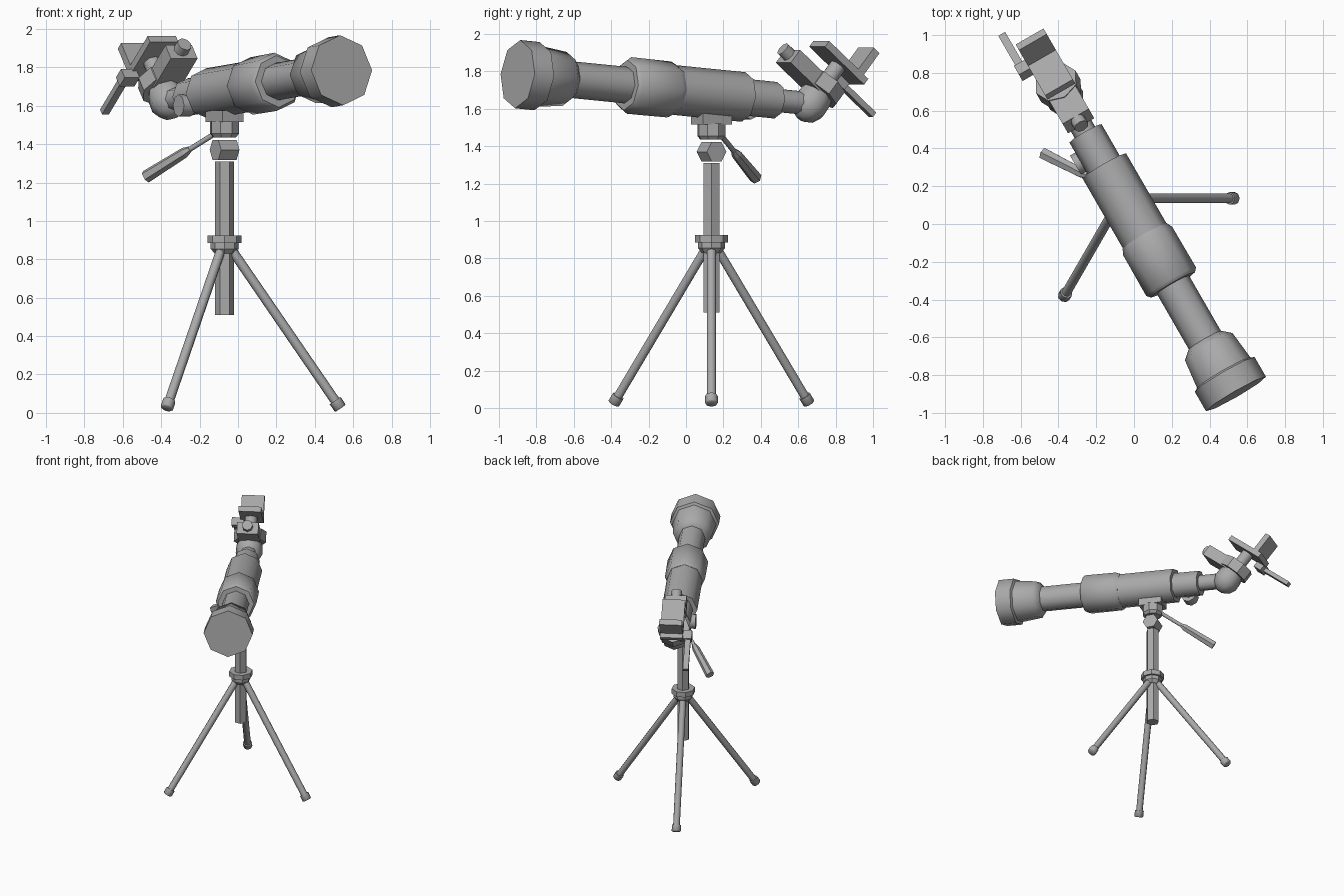
import bpy, bmesh
from math import sin, cos, pi, radians
from mathutils import Vector

cube = bpy.data.objects.get("Cube")
if cube:
    bpy.data.objects.remove(cube)

grey = bpy.data.materials.new("plain grey")
grey.use_nodes = True
colour = (0.4, 0.4, 0.4, 1)
grey.diffuse_color = colour
grey.node_tree.nodes["Principled BSDF"].inputs["Base Color"].default_value = colour

UP = Vector((0, 0, 1))
turn, tilt, slope = radians(30), radians(5), radians(40)
BACK = Vector((-sin(turn), cos(turn), 0))       # level direction towards the eyepiece
SIDE = Vector((cos(turn), sin(turn), 0))        # level direction across the tube
AXIS = BACK * cos(tilt) - UP * sin(tilt)        # optical axis
U = BACK * cos(slope) - UP * sin(slope)         # along the adapter arm
V = BACK * sin(slope) + UP * cos(slope)         # along the angled eyepiece
LENS = Vector((0.54, -0.90, 1.785))
ELBOW = LENS + AXIS * 1.815
POST = Vector((-0.07, 0.136, 0))


def finish(name, bm, smooth):
    bmesh.ops.recalc_face_normals(bm, faces=bm.faces)
    mesh = bpy.data.meshes.new(name)
    bm.to_mesh(mesh)
    bm.free()
    mesh.materials.append(grey)
    obj = bpy.data.objects.new(name, mesh)
    bpy.context.collection.objects.link(obj)
    if smooth:
        bpy.ops.object.select_all(action='DESELECT')
        obj.select_set(True)
        bpy.context.view_layer.objects.active = obj
        bpy.ops.object.shade_smooth_by_angle(angle=radians(smooth))
    return obj


def turned(name, origin, axis, profile, sides=8, ref=UP, smooth=50):
    """Turned part: profile is (distance along axis, radius)."""
    axis = axis.normalized()
    e1 = (ref - axis * ref.dot(axis)).normalized()
    e2 = axis.cross(e1)
    bm = bmesh.new()
    rings = []
    for t, r in profile:
        rings.append([bm.verts.new(origin + axis * t + r * (e1 * cos(a) + e2 * sin(a)))
                      for a in (2 * pi * i / sides for i in range(sides))])
    for lo, hi in zip(rings, rings[1:]):
        for i in range(sides):
            j = (i + 1) % sides
            bm.faces.new((lo[i], lo[j], hi[j], hi[i]))
    bm.faces.new(rings[0])
    bm.faces.new(rings[-1])
    return finish(name, bm, smooth)


def block(name, origin, axes, low, high):
    """Box between two corners given along three axes."""
    bm = bmesh.new()
    bmesh.ops.create_cube(bm, size=1)
    for v in bm.verts:
        k = [lo if c < 0 else hi for c, lo, hi in zip(v.co, low, high)]
        v.co = origin + axes[0] * k[0] + axes[1] * k[1] + axes[2] * k[2]
    return finish(name, bm, 0)


# Optical tube
turned("lens_hood", LENS, AXIS, [(0, 0.183), (0.12, 0.183), (0.13, 0.163),
                                 (0.29, 0.145), (0.33, 0.1)])
turned("front_tube", LENS, AXIS, [(0.3, 0.098), (0.72, 0.098)])
turned("tube_collar", LENS, AXIS, [(0.67, 0.135), (0.69, 0.152), (0.94, 0.15), (0.97, 0.135)])
turned("main_tube", LENS, AXIS, [(0.95, 0.133), (1.4, 0.133)])
turned("focus_tube", LENS, AXIS, [(1.38, 0.098), (1.6, 0.098)])
turned("draw_tube", LENS, AXIS, [(1.58, 0.062), (1.76, 0.062)])
turned("focus_knob", LENS + AXIS * 1.48 - UP * 0.055, SIDE, [(-0.13, 0.058), (-0.06, 0.058)])
turned("focus_shaft", LENS + AXIS * 1.48 - UP * 0.055, SIDE, [(-0.08, 0.025), (0.03, 0.025)])

# Elbow and eyepiece
turned("elbow", ELBOW, V, [(-0.1, 0.03), (-0.07, 0.075), (-0.02, 0.1),
                           (0.04, 0.098), (0.09, 0.08)], ref=SIDE)
turned("eyepiece", ELBOW, V, [(0.05, 0.06), (0.16, 0.06)], ref=SIDE)
turned("eyepiece_post", ELBOW, V, [(0.15, 0.047), (0.27, 0.047)], ref=SIDE)

# Adapter clamped on the eyepiece
arm = (U, SIDE, V)
turned("clamp_ring", ELBOW, V, [(0.07, 0.12), (0.155, 0.12)], ref=SIDE, smooth=0)
block("adapter_arm", ELBOW, arm, (-0.27, -0.08, 0.06), (-0.03, 0.08, 0.15))
turned("clamp_knob", ELBOW + V * 0.115, U, [(-0.32, 0.04), (-0.25, 0.04)])
block("holder_plate", ELBOW, arm, (-0.165, -0.085, 0.26), (0.15, 0.085, 0.3))
block("holder_lip", ELBOW, arm, (0.07, -0.085, 0.29), (0.115, 0.085, 0.45))
block("hinge_block", ELBOW, arm, (0.07, -0.15, 0.215), (0.14, -0.06, 0.275))
block("hinge_rod", ELBOW, arm, (0.1, -0.142, 0.23), (0.385, -0.1, 0.262))

# Tripod head
head = (SIDE, BACK, UP)
block("mount_plate", POST, head, (-0.063, -0.09, 1.515), (0.063, 0.09, 1.575))
turned("head_block", POST, UP, [(1.435, 0.062), (1.455, 0.078), (1.52, 0.078)],
       ref=SIDE, smooth=0)
turned("head_neck", POST, UP, [(1.3, 0.025), (1.45, 0.025)])
turned("tilt_joint", POST + UP * 1.37, SIDE, [(-0.055, 0.06), (0.055, 0.06)],
       sides=6, ref=BACK, smooth=0)

# Pan handle
start, end = Vector((-0.12, 0.19, 1.455)), Vector((-0.48, 0.373, 1.23))
reach = (end - start).length
turned("handle_rod", start, end - start, [(0, 0.014), (reach * 0.45, 0.014)])
turned("handle_grip", start, end - start,
       [(reach * 0.36, 0.016), (reach * 0.44, 0.028), (reach, 0.034)], sides=6, smooth=0)

# Centre column and collar
X = Vector((1, 0, 0))
turned("centre_column", POST, UP, [(0.51, 0.049), (1.31, 0.049)], sides=6, ref=X, smooth=0)
turned("column_flange", POST, UP, [(0.885, 0.088), (0.925, 0.088)], ref=X, smooth=0)
turned("leg_hub", POST, UP, [(0.83, 0.052), (0.855, 0.072), (0.89, 0.072)], ref=X, smooth=0)

# Three legs with feet
for i in range(3):
    a = 2 * pi * i / 3
    out = Vector((cos(a), sin(a), 0))
    top = POST + out * 0.03 + UP * 0.86
    foot = POST + out * 0.604 + UP * 0.023
    run = foot - top
    n = run.length
    turned(f"leg_{i + 1}", top, run, [(0, 0.025), (n - 0.03, 0.025)])
    turned(f"foot_{i + 1}", top, run, [(n - 0.05, 0.034), (n - 0.005, 0.034), (n, 0.028)])
